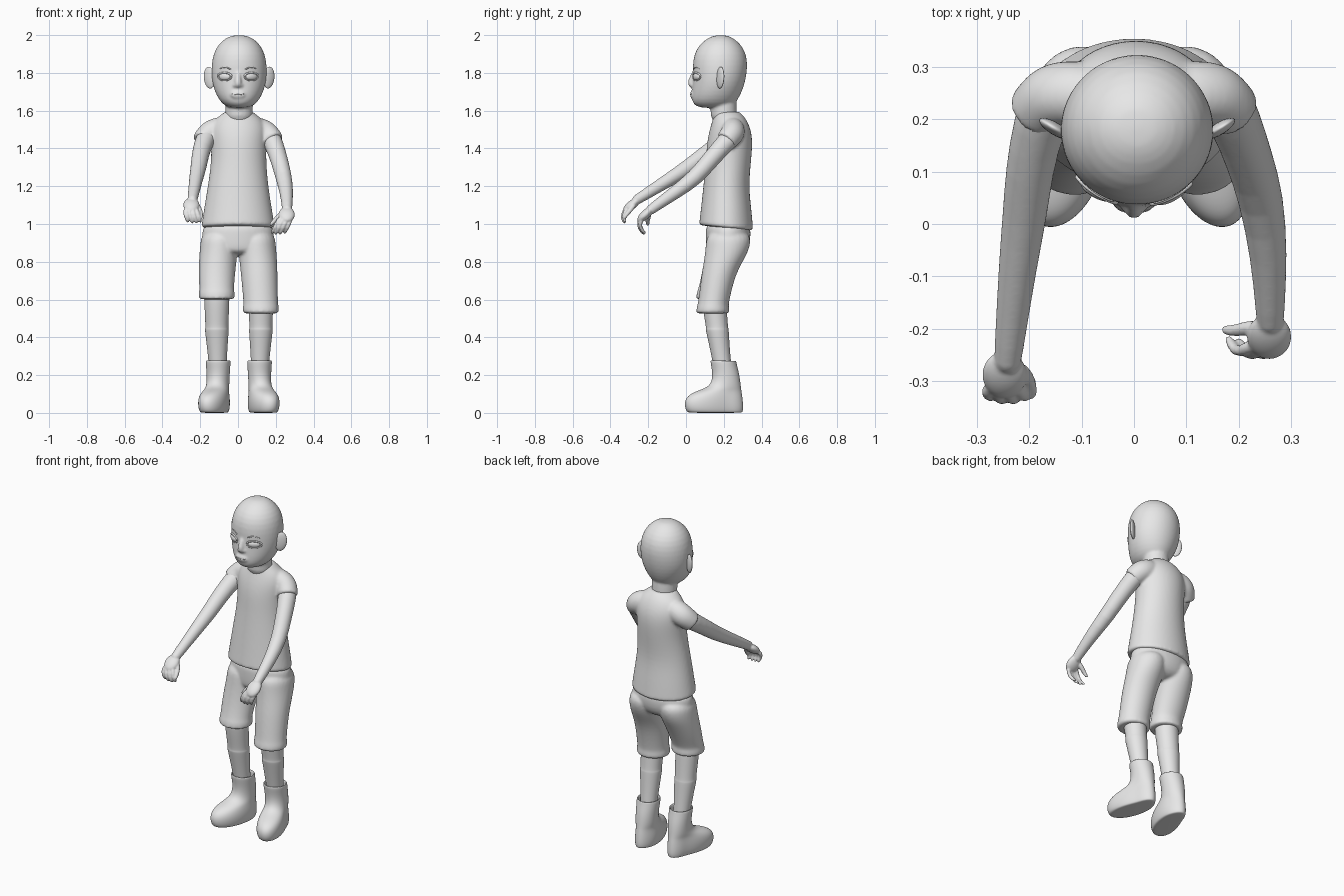
import bpy, bmesh, math
from mathutils import Vector, Matrix, Quaternion
from mathutils.bvhtree import BVHTree

cube = bpy.data.objects.get("Cube")
if cube:
    bpy.data.objects.remove(cube, do_unlink=True)

GREY = (0.8, 0.8, 0.8, 1)
mat = bpy.data.materials.new("plain_grey")
mat.use_nodes = True
mat.diffuse_color = GREY
mat.node_tree.nodes["Principled BSDF"].inputs["Base Color"].default_value = GREY


def skin(bm, loops):
    """Bridge a list of vertex loops and cap both ends."""
    rows = [[bm.verts.new(p) for p in loop] for loop in loops]
    n = len(rows[0])
    for a, b in zip(rows, rows[1:]):
        for i in range(n):
            j = (i + 1) % n
            bm.faces.new((a[i], a[j], b[j], b[i]))
    bm.faces.new(rows[0])
    bm.faces.new(rows[-1])


def loft(bm, rings, n=24):
    """Stack ovals given as (z, centre x, front y, back y, half width, tilt)."""
    loops = []
    for z, cx, y0, y1, hw, *tilt in rings:
        loop = []
        for i in range(n):
            a = math.tau * i / n
            dy = (y1 - y0) / 2 * math.sin(a)
            dz = tilt[0] * dy if tilt else 0
            loop.append((cx + hw * math.cos(a), (y0 + y1) / 2 + dy, z + dz))
        loops.append(loop)
    skin(bm, loops)


def tube(bm, path, n=12):
    """Sweep a circle along (x, y, z, radius) points."""
    pts = [Vector(p[:3]) for p in path]
    quat, last, loops = Quaternion(), Vector((0, 0, 1)), []
    for i, p in enumerate(pts):
        t = (pts[min(i + 1, len(pts) - 1)] - pts[max(i - 1, 0)]).normalized()
        quat = last.rotation_difference(t) @ quat
        last = t
        r = path[i][3]
        loops.append([p + quat @ Vector((r * math.cos(math.tau * k / n),
                                         r * math.sin(math.tau * k / n), 0))
                      for k in range(n)])
    skin(bm, loops)


def ball(bm, centre, size, rot=Matrix()):
    m = Matrix.Translation(centre) @ rot @ Matrix.Diagonal((*size, 1))
    bmesh.ops.create_uvsphere(bm, u_segments=24, v_segments=16, radius=1, matrix=m)


def finish(name, bm, voxel=0, smooth=0, subsurf=2):
    bmesh.ops.recalc_face_normals(bm, faces=bm.faces)
    for f in bm.faces:
        f.smooth = True
    me = bpy.data.meshes.new(name)
    bm.to_mesh(me)
    bm.free()
    me.materials.append(mat)
    ob = bpy.data.objects.new(name, me)
    bpy.context.collection.objects.link(ob)
    if subsurf:
        s = ob.modifiers.new("round", 'SUBSURF')
        s.levels = s.render_levels = subsurf
    if voxel:
        r = ob.modifiers.new("fuse", 'REMESH')
        r.mode, r.voxel_size, r.use_smooth_shade = 'VOXEL', voxel, True
    if smooth:
        m = ob.modifiers.new("soften", 'SMOOTH')
        m.factor, m.iterations = 0.5, smooth
    return ob


# Head, neck and nose fused into one skin
bm = bmesh.new()
C = 0.006
loft(bm, [(2.0, C, .155, .215, .03), (1.985, C, .115, .25, .072),
          (1.95, C, .07, .293, .112), (1.9, C, .042, .32, .138),
          (1.84, C, .034, .327, .148), (1.78, C, .036, .32, .148),
          (1.73, C, .032, .308, .139), (1.68, C, .028, .288, .121),
          (1.64, C, .032, .262, .094), (1.612, C, .065, .235, .055)])
loft(bm, [(1.72, C, .13, .27, .075), (1.62, C, .128, .265, .071),
          (1.52, C, .13, .28, .08)])
tube(bm, [(0, .045, 1.81, .012), (0, .032, 1.775, .014), (0, .024, 1.745, .021),
          (0, .035, 1.722, .014)])
for s in (-1, 1):
    ball(bm, (s * .014, .034, 1.735), (.013, .014, .011))
ball(bm, (0, .035, 1.685), (.04, .014, .022))
head = finish("head", bm, .007, 5, 1)
bpy.context.view_layer.update()
tree = BVHTree.FromObject(head, bpy.context.evaluated_depsgraph_get())


def on_face(x, z, r, lift=0):
    hit = tree.ray_cast(Vector((x, -1, z)), Vector((0, 1, 0)))[0]
    y = hit.y if hit else .06
    return (x, y - lift, z, r)


# Eyes with lids, brows and ears
for s, side in ((1, "left"), (-1, "right")):
    ex = s * .071
    bm = bmesh.new()
    x, y, z, _ = on_face(ex, 1.78, 0)
    ball(bm, (x, y + .004, z), (.034, .013, .019), Matrix.Rotation(s * .5, 4, 'Z'))
    finish(side + "_eye", bm, subsurf=0)
    bm = bmesh.new()
    for sign, r in ((1, .0055), (-1, .0035)):
        arc = [math.pi * k / 10 for k in range(11)]
        tube(bm, [on_face(ex + .038 * math.cos(a), 1.78 + sign * .021 * math.sin(a), r, .001)
                  for a in arc], 8)
    finish(side + "_eyelids", bm, subsurf=1)
    bm = bmesh.new()
    tube(bm, [on_face(s * (.036 + .013 * k), 1.818 + .012 * math.sin(k * .6), .0045 - .0006 * k)
              for k in range(6)], 8)
    finish(side + "_eyebrow", bm, subsurf=1)
    bm = bmesh.new()
    turn = Matrix.Rotation(s * .55, 4, 'Z') @ Matrix.Rotation(s * .12, 4, 'Y')
    ball(bm, (C + s * .157, .182, 1.775), (.034, .012, .058), turn)
    finish(side + "_ear", bm, subsurf=0)

# Mouth
bm = bmesh.new()
tube(bm, [on_face(.011 * k, 1.685 + .0004 * k * k, .0025) for k in range(-3, 4)], 8)
finish("mouth", bm, subsurf=1)

# Shirt with short cap sleeves
bm = bmesh.new()
K = .004
loft(bm, [(.978, 0, .068, .357, .196, -.1), (.984, 0, .068, .357, .196, -.1),
          (1.08, 0, .078, .347, .181), (1.2, 0, .091, .333, .161),
          (1.33, K, .104, .345, .146), (1.43, K, .11, .354, .148),
          (1.5, K, .124, .345, .152), (1.55, K, .14, .322, .13),
          (1.575, K, .147, .303, .1), (1.592, K, .145, .285, .076),
          (1.594, K, .147, .283, .073)])
for s in (-1, 1):
    tube(bm, [(s * .06, .24, 1.515, .06), (s * .12, .25, 1.497, .066),
              (s * .158, .247, 1.478, .064), (s * .185, .215, 1.442, .058),
              (s * .189, .21, 1.436, .058)], 20)
finish("shirt", bm, .008, 5, 2)

# Shorts with cuffs, left leg hanging lower
bm = bmesh.new()
loft(bm, [(1.02, 0, .105, .335, .18), (.95, 0, .104, .346, .192),
          (.88, 0, .104, .335, .195), (.835, 0, .115, .29, .17)])
for s, cx, hem in ((1, .121, .525), (-1, .113, .6)):
    x = s * cx
    loft(bm, [(.97, s * .095, .11, .342, .098), (.88, s * .1, .104, .345, .102),
              (.8, s * .108, .094, .3, .1), (.72, s * .113, .08, .258, .097),
              (hem + .05, x, .063, .225, .091), (hem + .04, x, .057, .228, .096),
              (hem + .008, x, .053, .23, .096), (hem, x, .056, .226, .092)])
finish("shorts", bm, .008, 4, 2)

# Calves with a sock edge, and boots
for s, side, cx in ((1, "left", .121), (-1, "right", .112)):
    bm = bmesh.new()
    loft(bm, [(.68, s * cx, .075, .21, .068), (.58, s * cx, .083, .214, .067),
              (.45, s * cx, .107, .223, .06), (.445, s * cx, .103, .226, .063),
              (.43, s * cx, .106, .227, .063), (.28, s * (cx - .004), .14, .236, .048),
              (.18, s * (cx - .006), .155, .25, .046)])
    finish(side + "_calf", bm)

    bm = bmesh.new()
    bx = s * (cx - .007)
    loft(bm, [(0, bx, .02, .292, .055), (.004, bx, .004, .302, .064),
              (.03, bx, -.008, .305, .07), (.065, bx, -.008, .302, .071),
              (.095, bx, .012, .298, .067), (.118, bx, .06, .294, .062),
              (.14, bx, .13, .291, .06), (.2, bx, .142, .284, .061),
              (.262, bx, .13, .268, .066), (.276, bx, .129, .267, .066, -.03),
              (.278, bx, .136, .26, .059, -.03), (.26, bx, .142, .256, .054),
              (.2, bx, .155, .265, .048)])
    for v in bm.verts:      # toes turn outward and spread
        w = max(0, min(1, (.17 - v.co.z) / .06)) * max(0, .22 - v.co.y)
        v.co.x += s * .24 * w + (v.co.x - bx) * w * 1.1
    finish(side + "_boot", bm)


def arm(name, path, palm, pitch, knuckle, mid, tip, thumb):
    bm = bmesh.new()
    tube(bm, path, 20)
    ball(bm, palm, (.043, .055, .024), Matrix.Rotation(pitch, 4, 'X'))
    for i in range(4):
        base = Vector(knuckle) + Vector(((i - 1.5) * .022, abs(i - 1.5) * .006, 0))
        end = Vector(tip) * (1 - .07 * abs(i - 1.5))
        tube(bm, [(*(Vector(palm) * .4 + base * .6), .013), (*base, .0125),
                  (*(base + Vector(mid)), .011), (*(base + end), .009)])
    tube(bm, thumb)
    finish(name, bm, .0045, 3, 1)


# Arms reaching forward with drooping hands
arm("left_arm",
    [(.155, .265, 1.49, .058), (.193, .2, 1.42, .05), (.221, .12, 1.33, .046),
     (.243, .05, 1.245, .044), (.258, -.06, 1.165, .036), (.26, -.175, 1.085, .027),
     (.26, -.205, 1.06, .026)],
    (.258, -.215, 1.05), .75, (.247, -.247, 1.022),
    (-.02, -.01, -.042), (-.042, .03, -.085),
    [(.24, -.195, 1.06, .015), (.21, -.2, 1.035, .014), (.185, -.205, 1.01, .011),
     (.168, -.2, .99, .009)])
arm("right_arm",
    [(-.15, .265, 1.49, .058), (-.182, .19, 1.43, .05), (-.2, .1, 1.365, .046),
     (-.208, .02, 1.305, .043), (-.222, -.08, 1.24, .037), (-.24, -.25, 1.135, .027),
     (-.243, -.28, 1.115, .026)],
    (-.247, -.288, 1.1), .67, (-.25, -.328, 1.07),
    (.008, -.015, -.035), (.024, .002, -.072),
    [(-.225, -.27, 1.11, .015), (-.203, -.29, 1.08, .014), (-.194, -.315, 1.05, .011),
     (-.195, -.332, 1.025, .009)])
